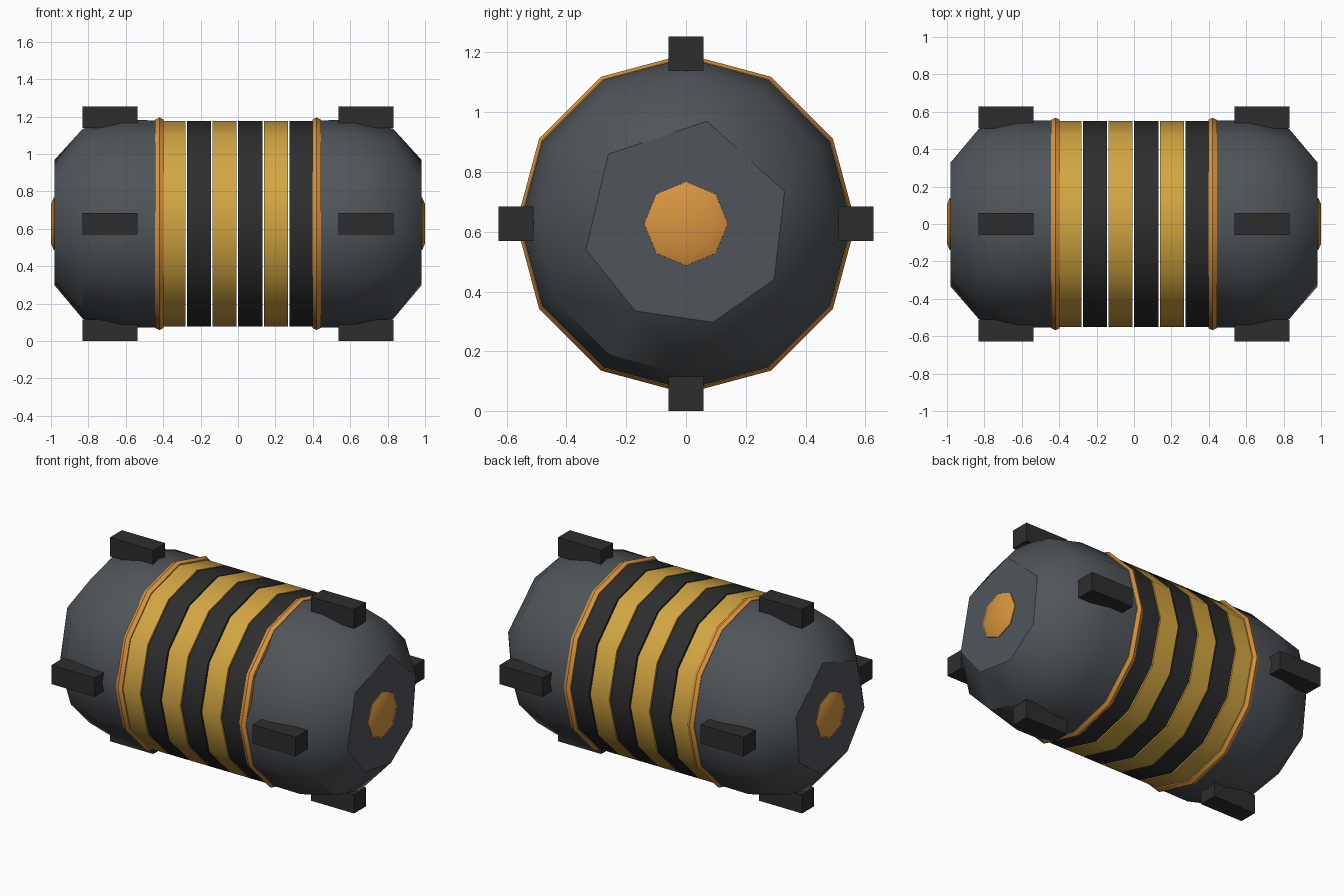
import bpy, bmesh, math

if "Cube" in bpy.data.objects:
    bpy.data.objects.remove(bpy.data.objects["Cube"])

ZC = 0.627  # height of the barrel axis


def material(name, rgb):
    m = bpy.data.materials.new(name)
    m.diffuse_color = (*rgb, 1)
    m.use_nodes = True
    m.node_tree.nodes["Principled BSDF"].inputs["Base Color"].default_value = m.diffuse_color
    return m


SLATE = material("slate", (0.080, 0.091, 0.102))
GOLD = material("gold", (0.65, 0.38, 0.055))
ORANGE = material("orange", (0.69, 0.30, 0.05))
DARK = material("charcoal", (0.027, 0.027, 0.027))


def finish(bm, name, mat, angle=None):
    bmesh.ops.recalc_face_normals(bm, faces=bm.faces[:])
    me = bpy.data.meshes.new(name)
    bm.to_mesh(me)
    bm.free()
    me.materials.append(mat)
    ob = bpy.data.objects.new(name, me)
    bpy.context.collection.objects.link(ob)
    if angle:
        bpy.ops.object.select_all(action='DESELECT')
        ob.select_set(True)
        bpy.context.view_layer.objects.active = ob
        bpy.ops.object.shade_smooth_by_angle(angle=math.radians(angle))
    return ob


def ring(x, r, n=12):
    return [(x, r * math.cos(2 * math.pi * i / n), ZC + r * math.sin(2 * math.pi * i / n))
            for i in range(n)]


def loft(name, mat, profile, n=12, closed=False, angle=35):
    """Sweep (x, radius) points about the barrel axis."""
    bm = bmesh.new()
    rows = [[bm.verts.new(p) for p in ring(x, r, n)] for x, r in profile]
    pairs = list(zip(rows, rows[1:]))
    if closed:
        pairs.append((rows[-1], rows[0]))
    else:
        bm.faces.new(rows[0])
        bm.faces.new(rows[-1])
    for a, b in pairs:
        for i in range(n):
            j = (i + 1) % n
            bm.faces.new((a[i], a[j], b[j], b[i]))
    return finish(bm, name, mat, angle)


# striped middle bands
for k in range(6):
    x = -0.41 + k * 0.137
    loft(f"band_{k + 1}", DARK if k % 2 else GOLD, [(x, 0.55), (x + 0.129, 0.55)])

# irregular seven-sided end face (y, z)
END = [(0.07, 0.97), (0.33, 0.735), (0.295, 0.44), (0.09, 0.297),
       (-0.17, 0.335), (-0.335, 0.54), (-0.26, 0.86)]

for s, side in ((-1, "left"), (1, "right")):
    # rounded end shell; the inner rim dips on the upper front to expose the ring
    pts = ring(s * 0.62, 0.555) + ring(s * 0.83, 0.508)
    pts += [p for i, p in enumerate(ring(s * 0.41, 0.553)) if i != 5]
    pts += [(s * 0.98, y, z) for y, z in END]
    bm = bmesh.new()
    for p in pts:
        bm.verts.new(p)
    res = bmesh.ops.convex_hull(bm, input=bm.verts[:])
    junk = {v for v in res["geom_interior"] + res["geom_unused"]
            if isinstance(v, bmesh.types.BMVert)}
    bmesh.ops.delete(bm, geom=list(junk), context='VERTS')
    bmesh.ops.dissolve_limit(bm, angle_limit=math.radians(0.5),
                             verts=bm.verts[:], edges=bm.edges[:])
    finish(bm, f"{side}_end_shell", SLATE, 35)

    # thin trim ring
    prof = [(s * (0.42 + 0.026 * math.cos(a)), 0.546 + 0.022 * math.sin(a))
            for a in (i * math.pi / 3 + math.pi / 6 for i in range(6))]
    loft(f"{side}_trim_ring", ORANGE, prof, closed=True)

    # end button
    loft(f"{side}_end_button", ORANGE,
         [(s * 0.96, 0.142), (s * 0.985, 0.14), (s * 1.0, 0.105)], n=8, angle=50)

    # four pads round each end
    for k, place in enumerate(("back", "top", "front", "bottom")):
        a = k * math.pi / 2
        bm = bmesh.new()
        bmesh.ops.create_cube(bm, size=1)
        for v in bm.verts:
            v.co = (s * 0.684 + v.co.x * 0.295,
                    0.569 * math.cos(a) + v.co.y * 0.116,
                    ZC + 0.569 * math.sin(a) + v.co.z * 0.116)
        finish(bm, f"{side}_{place}_pad", DARK)
